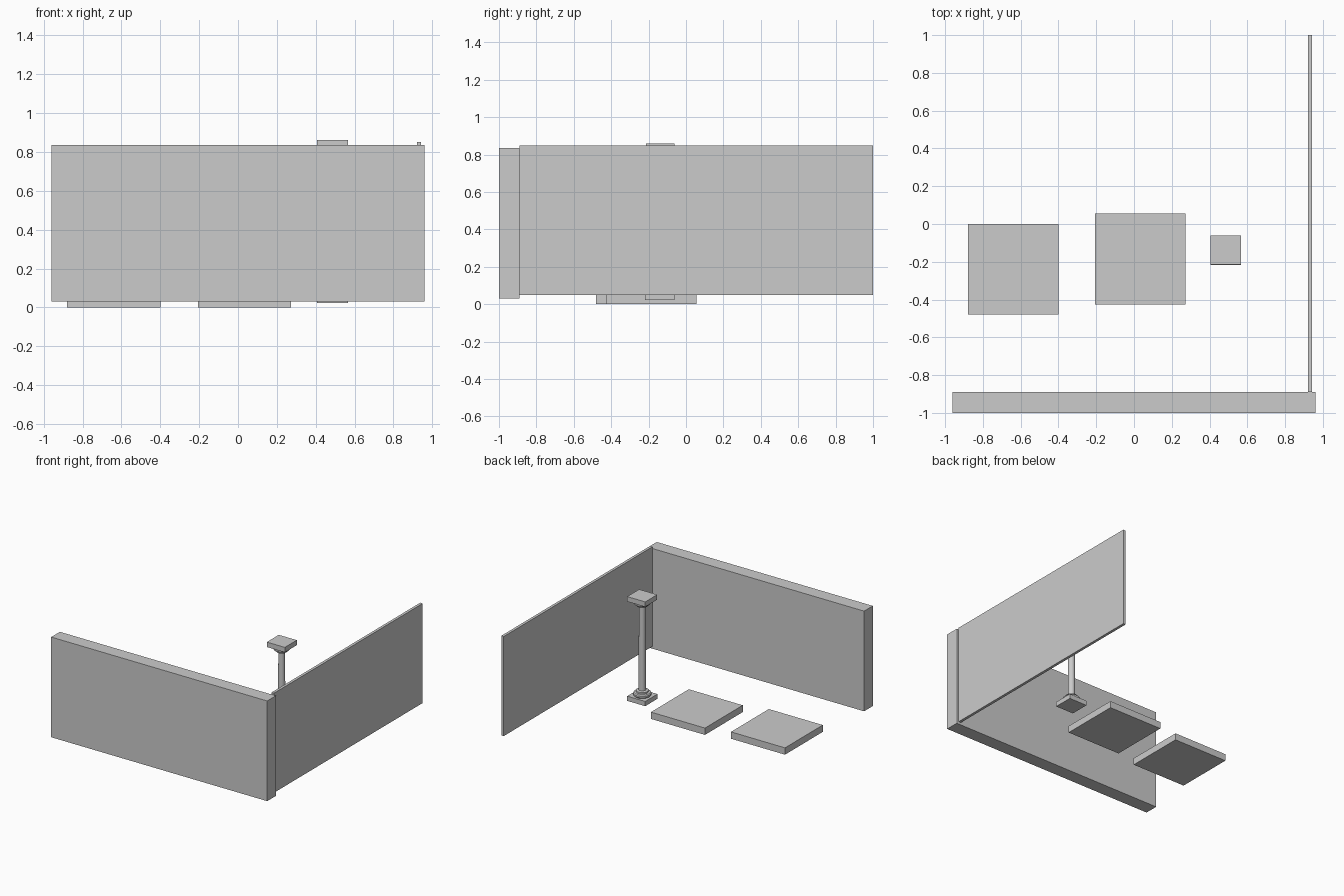
import bpy
import math

cube = bpy.data.objects.get("Cube")
if cube:
    bpy.data.objects.remove(cube, do_unlink=True)

GREY = (0.6, 0.6, 0.6, 1.0)
stone = bpy.data.materials.new("plain_grey")
stone.use_nodes = True
stone.diffuse_color = GREY
stone.node_tree.nodes["Principled BSDF"].inputs["Base Color"].default_value = GREY


def block(name, x, y, z):
    """Box spanning the given (min, max) ranges."""
    bpy.ops.mesh.primitive_cube_add(size=1, location=[sum(r) / 2 for r in (x, y, z)])
    ob = bpy.context.object
    ob.name = name
    ob.scale = [r[1] - r[0] for r in (x, y, z)]
    bpy.ops.object.transform_apply(location=False, rotation=False, scale=True)
    ob.data.materials.append(stone)
    return ob


def lathe(name, profile, centre, sides=32):
    """Revolve (radius, height) points around a vertical axis, with capped ends."""
    verts, faces = [], []
    for r, z in profile:
        for i in range(sides):
            a = math.tau * i / sides
            verts.append((r * math.cos(a), r * math.sin(a), z))
    for k in range(len(profile) - 1):
        for i in range(sides):
            j = (i + 1) % sides
            a, b = k * sides, (k + 1) * sides
            faces.append((a + i, a + j, b + j, b + i))
    faces.append(tuple(reversed(range(sides))))
    faces.append(tuple(range(len(verts) - sides, len(verts))))
    mesh = bpy.data.meshes.new(name)
    mesh.from_pydata(verts, [], faces)
    mesh.materials.append(stone)
    ob = bpy.data.objects.new(name, mesh)
    ob.location = (*centre, 0)
    bpy.context.collection.objects.link(ob)
    bpy.ops.object.select_all(action='DESELECT')
    ob.select_set(True)
    bpy.context.view_layer.objects.active = ob
    bpy.ops.object.shade_smooth_by_angle(angle=math.radians(35))
    return ob


# Walls
block("front_wall", (-0.96, 0.96), (-1.0, -0.89), (0.03, 0.835))
block("left_wall", (0.92, 0.942), (-0.89, 1.0), (0.05, 0.85))

# Floor slabs
block("right_floor_slab", (-0.88, -0.40), (-0.48, 0.0), (0, 0.055))
block("middle_floor_slab", (-0.207, 0.273), (-0.425, 0.055), (0, 0.055))

# Column: square plinth and capital slab, turned shaft between them
block("column_plinth", (0.406, 0.566), (-0.218, -0.062), (0.022, 0.06))
block("column_capital_slab", (0.406, 0.566), (-0.214, -0.062), (0.82, 0.86))
lathe("column_shaft", [
    (0.060, 0.06), (0.066, 0.068), (0.066, 0.08), (0.060, 0.088),
    (0.046, 0.09), (0.046, 0.102), (0.027, 0.106),
    (0.025, 0.775), (0.038, 0.778), (0.042, 0.792),
    (0.058, 0.796), (0.062, 0.805), (0.062, 0.82),
], (0.486, -0.139))
